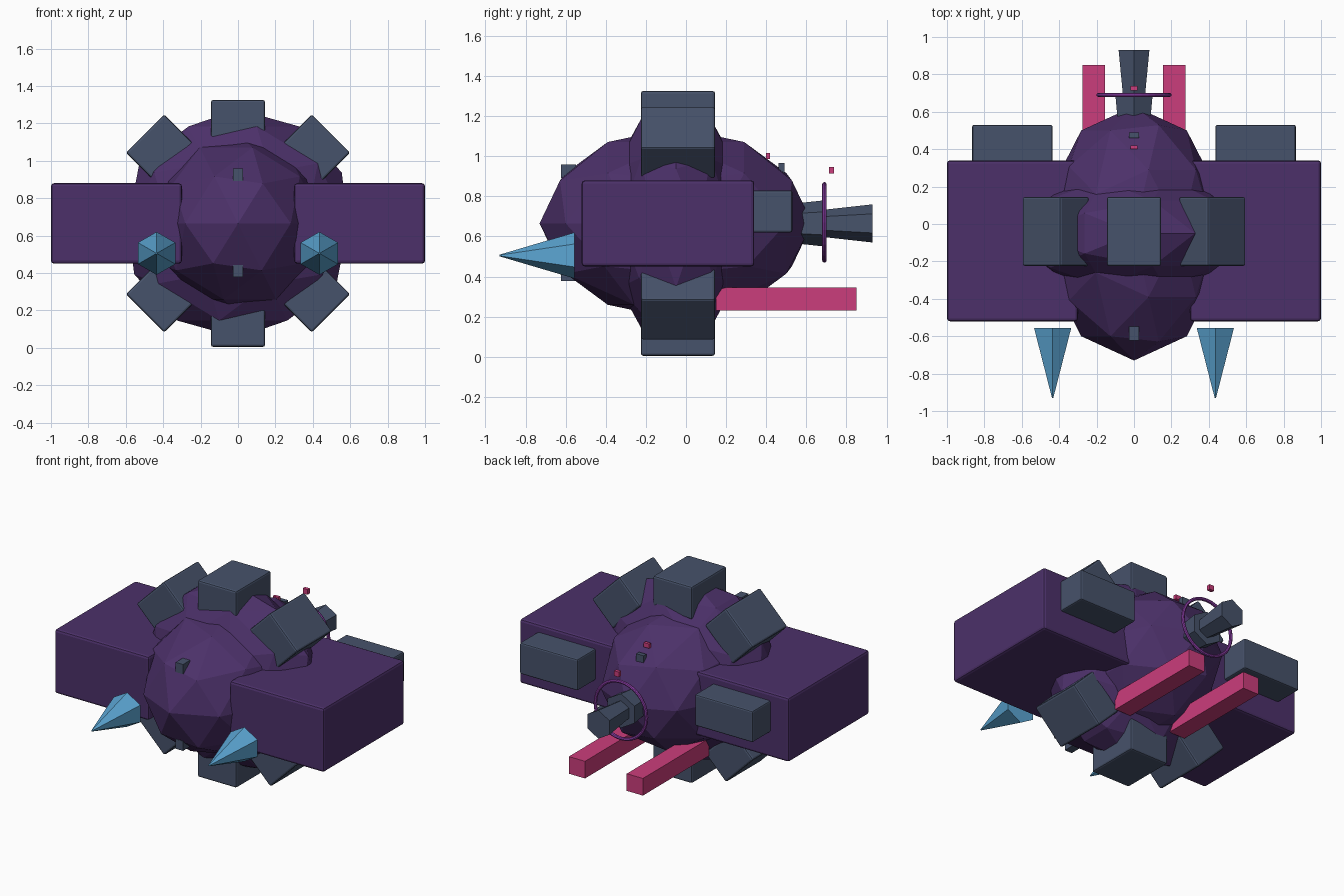
import bpy
from math import radians, sin, cos, pi

cube = bpy.data.objects.get("Cube")
if cube:
    bpy.data.objects.remove(cube, do_unlink=True)


def material(name, rgb):
    m = bpy.data.materials.new(name)
    m.use_nodes = True
    m.diffuse_color = (*rgb, 1)
    m.node_tree.nodes["Principled BSDF"].inputs["Base Color"].default_value = (*rgb, 1)
    return m


hull = material("deep_purple", (0.072, 0.030, 0.142))
slate = material("slate_grey", (0.062, 0.085, 0.145))
pink = material("hot_pink", (0.60, 0.047, 0.20))
blue = material("sky_blue", (0.105, 0.376, 0.65))
violet = material("bright_violet", (0.27, 0.05, 0.40))

MID_Y, MID_Z = -0.05, 0.665


def finish(name, mat):
    ob = bpy.context.object
    ob.name = name
    ob.data.materials.append(mat)
    return ob


def ball(name, semi, mat):
    bpy.ops.mesh.primitive_ico_sphere_add(subdivisions=2, radius=1, location=(0, MID_Y, MID_Z))
    ob = finish(name, mat)
    ob.scale = semi
    return ob


def box(name, center, size, mat, turn=0, bevel=0):
    bpy.ops.mesh.primitive_cube_add(size=1, location=center, rotation=(0, turn, 0))
    ob = finish(name, mat)
    ob.scale = size
    if bevel:
        bpy.ops.object.transform_apply(location=False, rotation=False, scale=True)
        mod = ob.modifiers.new("rounded_edges", "BEVEL")
        mod.width = bevel
        mod.segments = 2
    return ob


def hex_cone(name, x, z, y0, y1, r0, r1, mat):
    # Six-sided cone along y, from radius r0 at y0 to r1 at y1
    bpy.ops.mesh.primitive_cone_add(vertices=6, radius1=r0, radius2=r1, depth=abs(y1 - y0),
                                    location=(x, (y0 + y1) / 2, z),
                                    rotation=(radians(90 if y1 < y0 else -90), 0, 0))
    return finish(name, mat)


# Faceted hull and the wide band around its middle
ball("hull", (0.48, 0.68, 0.477), hull)
ball("hull_band", (0.62, 0.35, 0.61), hull)

# Armour blocks around the band
for i, deg in enumerate((90, 45, 135, -90, -45, -135)):
    a = radians(deg)
    reach = 0.55 if abs(deg) == 90 else 0.57
    box(f"armour_block_{i + 1}", (reach * cos(a) * 1.04, -0.04, MID_Z + reach * sin(a)),
        (0.29, 0.37, 0.22), slate, turn=pi / 2 - a, bevel=0.012)

# Paired side parts
for side, s in (("left", 1), ("right", -1)):
    box(f"{side}_side_pod", (s * 0.65, -0.09, MID_Z), (0.70, 0.86, 0.43), hull, bevel=0.016)
    box(f"{side}_thruster", (s * 0.65, 0.415, 0.725), (0.43, 0.23, 0.21), slate, bevel=0.01)
    hex_cone(f"{side}_spike", s * 0.435, 0.505, -0.555, -0.93, 0.115, 0.004, blue)
    box(f"{side}_rail", (s * 0.215, 0.50, 0.288), (0.12, 0.70, 0.115), pink)

# Tail nozzle and its ring
hex_cone("nozzle_base", 0, MID_Z, 0.55, 0.69, 0.10, 0.115, slate)
hex_cone("nozzle", 0, MID_Z, 0.66, 0.93, 0.065, 0.095, slate)
bpy.ops.mesh.primitive_torus_add(major_radius=0.19, minor_radius=0.011, major_segments=32,
                                 minor_segments=8, location=(0, 0.69, 0.67),
                                 rotation=(pi / 2, 0, 0))
finish("nozzle_ring", violet)

# Small sensors on the hull and the floating beacon
box("upper_sensor", (0, -0.585, 0.925), (0.055, 0.075, 0.065), slate)
box("lower_sensor", (0, -0.585, 0.41), (0.055, 0.075, 0.065), slate)
box("rear_sensor", (0, 0.475, 0.94), (0.055, 0.03, 0.05), slate)
box("rear_lamp", (0, 0.41, 1.0), (0.04, 0.02, 0.03), pink)
box("beacon", (0, 0.725, 0.93), (0.035, 0.024, 0.034), pink)
